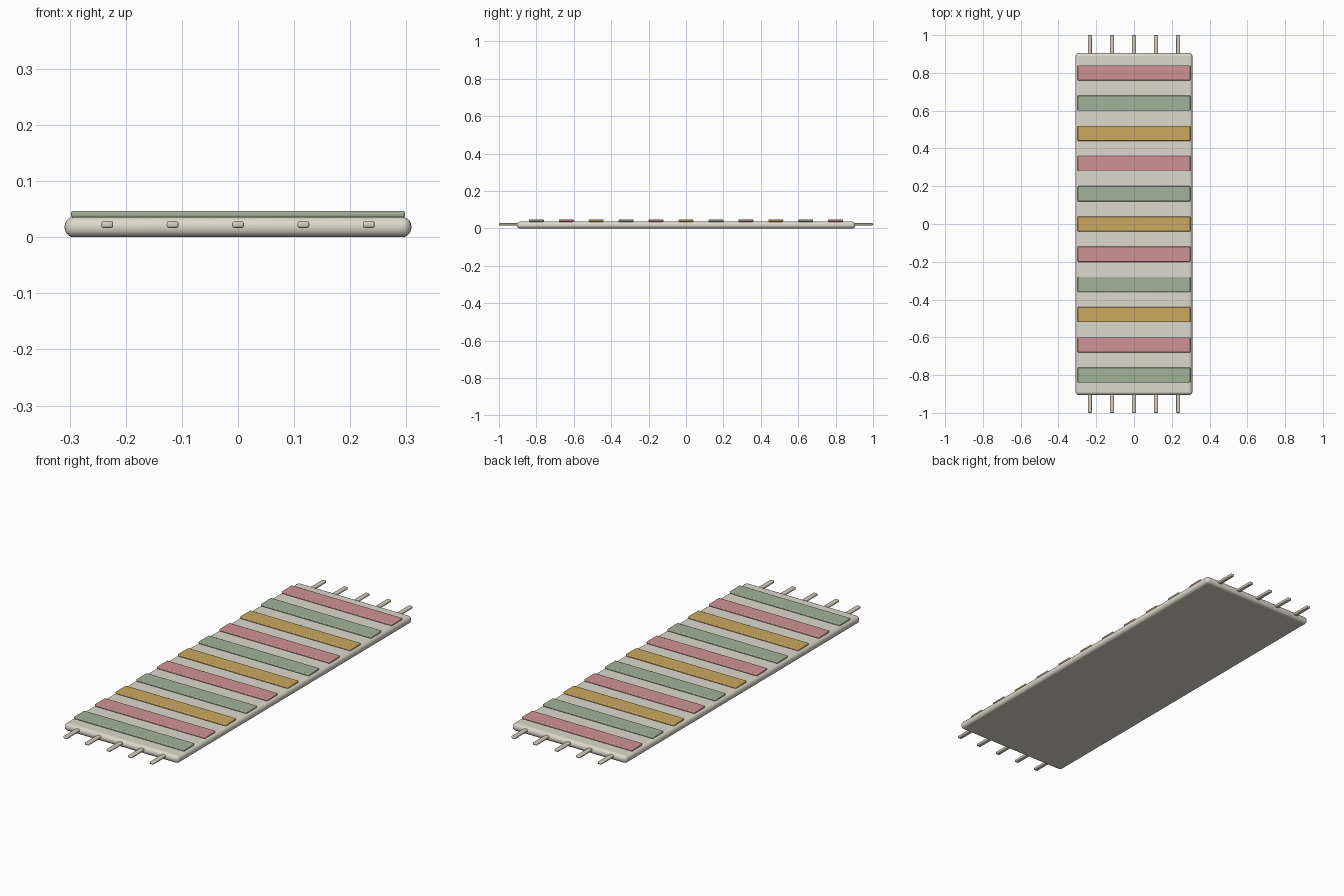
import bpy, math

if "Cube" in bpy.data.objects:
    bpy.data.objects.remove(bpy.data.objects["Cube"])


def material(name, rgb):
    m = bpy.data.materials.new(name)
    m.diffuse_color = (*rgb, 1)
    m.use_nodes = True
    m.node_tree.nodes["Principled BSDF"].inputs["Base Color"].default_value = m.diffuse_color
    return m


def rounded_box(name, center, size, radius, segments, mat):
    bpy.ops.mesh.primitive_cube_add(size=1, location=center)
    ob = bpy.context.object
    ob.name = name
    ob.scale = size
    bpy.ops.object.transform_apply(location=False, rotation=False, scale=True)
    bev = ob.modifiers.new("soft_edges", "BEVEL")
    bev.width = radius
    bev.segments = segments
    bev.limit_method = 'NONE'
    ob.data.materials.append(mat)
    bpy.ops.object.shade_smooth_by_angle(angle=math.radians(40))
    return ob


cream = material("cream", (0.72, 0.69, 0.61))
fringe = material("fringe", (0.68, 0.62, 0.52))
green = material("sage_green", (0.366, 0.445, 0.314))
rose = material("rose", (0.63, 0.29, 0.29))
ochre = material("ochre", (0.597, 0.392, 0.112))

# Woven base with rolled edges
rounded_box("rug_base", (0, 0, 0.018), (0.618, 1.81, 0.036), 0.0165, 5, cream)

# Raised colour bands across the rug
colours = [green, rose, ochre]
for i in range(11):
    rounded_box(f"stripe_{i + 1}", (0, -0.8 + 0.16 * i, 0.041),
                (0.596, 0.08, 0.012), 0.004, 3, colours[i % 3])

# Fringe tassels at both short ends
for end, s in (("front", -1), ("back", 1)):
    for i in range(5):
        rounded_box(f"tassel_{end}_{i + 1}", (-0.233 + 0.1165 * i, s * 0.945, 0.0225),
                    (0.021, 0.11, 0.012), 0.004, 3, fringe)
